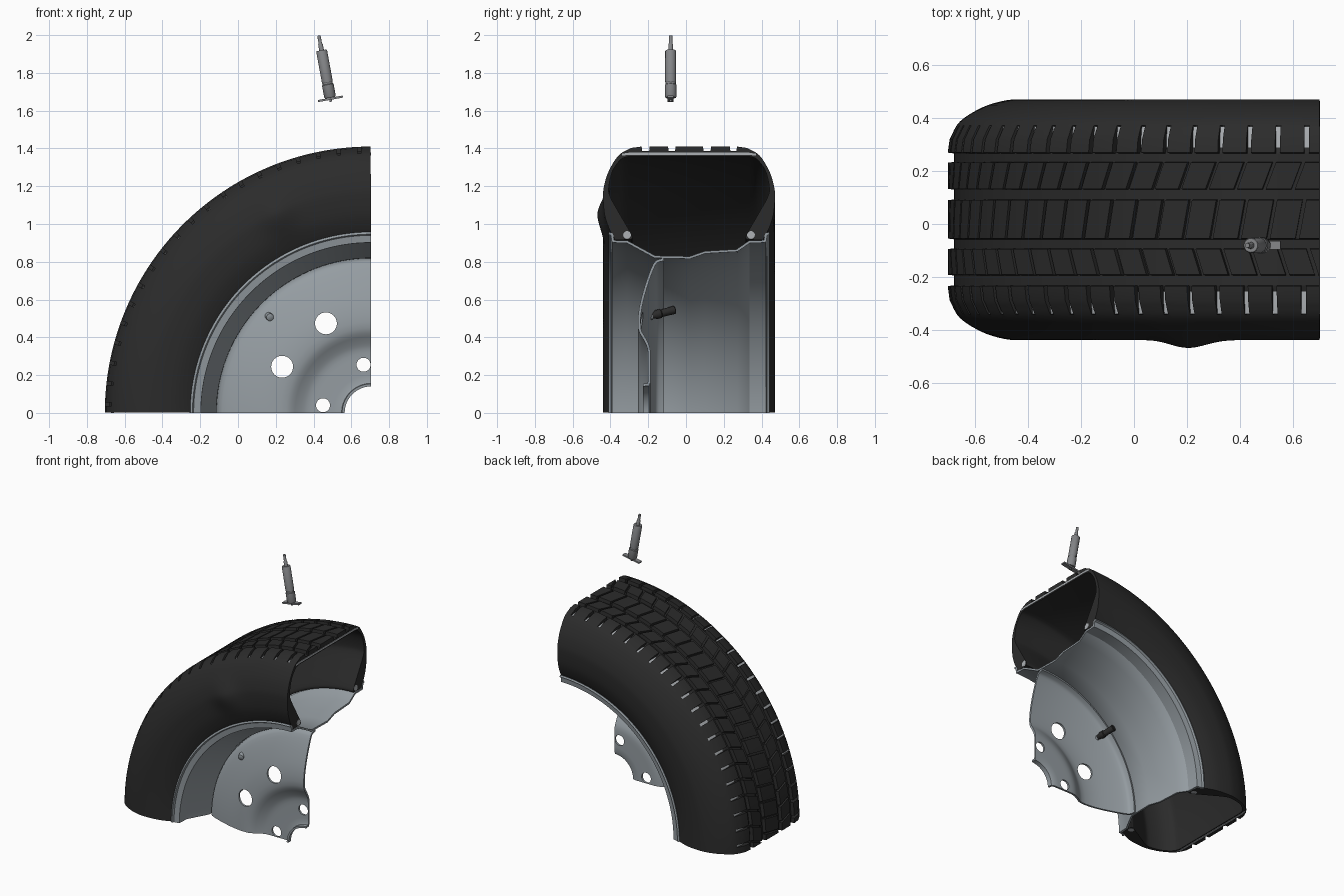
import bpy, bmesh, math
from mathutils import Vector, Matrix

if "Cube" in bpy.data.objects:
    bpy.data.objects.remove(bpy.data.objects["Cube"])

CX, YC = 0.705, 0.016          # wheel axle x, tyre mid-plane y


def material(name, r, g, b):
    m = bpy.data.materials.new(name)
    m.diffuse_color = (r, g, b, 1)
    m.use_nodes = True
    m.node_tree.nodes["Principled BSDF"].inputs["Base Color"].default_value = m.diffuse_color
    return m


RUBBER = material("black rubber", 0.024, 0.024, 0.024)
STEEL = material("grey steel", 0.30, 0.335, 0.36)
TOOL = material("tool grey", 0.23, 0.235, 0.245)
WIRE = material("light wire", 0.42, 0.44, 0.46)


def polar(y, r, a):
    return Vector((CX + r * math.cos(a), y, r * math.sin(a)))


def make(name, bm, mat):
    bmesh.ops.recalc_face_normals(bm, faces=bm.faces)
    me = bpy.data.meshes.new(name)
    bm.to_mesh(me)
    bm.free()
    me.materials.append(mat)
    ob = bpy.data.objects.new(name, me)
    bpy.context.collection.objects.link(ob)
    return ob


def select(ob):
    bpy.ops.object.select_all(action='DESELECT')
    ob.select_set(True)
    bpy.context.view_layer.objects.active = ob


def smooth(ob, angle=32):
    select(ob)
    bpy.ops.object.shade_smooth_by_angle(angle=math.radians(angle))


def cut(ob, cutter):
    cutter.hide_render = True
    mod = ob.modifiers.new("cut", 'BOOLEAN')
    mod.object, mod.solver = cutter, 'EXACT'
    select(ob)
    bpy.ops.object.modifier_apply(modifier=mod.name)
    bpy.data.objects.remove(cutter)


def sweep(name, profile, mat, segs=72, a0=90.0, a1=180.0):
    """Quarter revolve of a closed (y, r) profile around the axle."""
    bm = bmesh.new()
    rings = []
    for i in range(segs + 1):
        a = math.radians(a0 + (a1 - a0) * i / segs)
        rings.append([bm.verts.new(polar(y, r, a)) for y, r in profile])
    n = len(profile)
    for p, q in zip(rings, rings[1:]):
        for j in range(n):
            k = (j + 1) % n
            bm.faces.new((p[j], p[k], q[k], q[j]))
    bm.faces.new(rings[0])
    bm.faces.new(rings[-1])
    return make(name, bm, mat)


def spline(pts, steps=4):
    """Catmull-Rom curve through 2D points."""
    p = [Vector(q) for q in pts]
    p = [2 * p[0] - p[1]] + p + [2 * p[-1] - p[-2]]
    out = []
    for i in range(1, len(p) - 2):
        a, b, c, d = p[i - 1:i + 3]
        for s in range(steps):
            t = s / steps
            out.append(0.5 * (2 * b + (c - a) * t + (2 * a - 5 * b + 4 * c - d) * t * t
                              + (3 * b - a - 3 * c + d) * t ** 3))
    return [tuple(v) for v in out + [p[-2]]]


def band(pts, t):
    """Closed outline of sheet metal of thickness t along a (y, r) line."""
    p = [Vector(q) for q in pts]
    sides = ([], [])
    for i, v in enumerate(p):
        dirs = [(p[j + 1] - p[j]).normalized() for j in (i - 1, i) if 0 <= j < len(p) - 1]
        d = sum(dirs, Vector((0, 0))).normalized()
        off = Vector((-d.y, d.x)) * (t / 2 / max(0.6, d.dot(dirs[0])))
        sides[0].append(tuple(v + off))
        sides[1].append(tuple(v - off))
    return sides[0] + sides[1][::-1]


# Tyre carcass: sidewalls, grooved tread and hollow inside
outer = spline([(0.305, 1.403), (0.372, 1.364), (0.425, 1.28), (0.45, 1.2), (0.455, 1.14),
                (0.447, 1.05), (0.425, 0.98), (0.402, 0.935), (0.392, 0.915)])
inner = spline([(0.302, 0.918), (0.305, 0.945), (0.365, 1.05), (0.415, 1.14), (0.425, 1.19),
                (0.405, 1.28), (0.36, 1.342), (0.32, 1.358)])
grooves = [(-0.235, -0.192), (-0.095, -0.055), (0.090, 0.133), (0.232, 0.270)]
tread = []
for a, b in grooves:
    tread += [(a, 1.41), (a + 0.003, 1.386), (b - 0.003, 1.386), (b, 1.41)]
profile = ([(YC - d, r) for d, r in outer[::-1]] + tread + [(YC + d, r) for d, r in outer]
           + [(YC + d, r) for d, r in inner] + [(YC - d, r) for d, r in inner[::-1]])
tyre = sweep("tyre", profile, RUBBER, 90, 90.1, 179.9)

# Bulge in the front sidewall
bulge = polar(0, 1.165, math.radians(115.5))
for v in tyre.data.vertices:
    if v.co.y < -0.3:
        q = Vector((v.co.x, 0, v.co.z)) - bulge
        v.co.y -= 0.03 * math.exp(-(q.length / 0.098) ** 2)

# Tread slots: (y start, y end, slant, phase in degrees, floor radius at each end)
slots = [(0.131, 0.235, -0.028, 3.4, 1.39, 1.39), (-0.058, 0.093, -0.02, 3.0, 1.39, 1.39),
         (-0.195, -0.092, 0.024, 1.2, 1.39, 1.39), (0.266, 0.372, 0, 2.1, 1.387, 1.347),
         (-0.342, -0.231, 0, 2.6, 1.347, 1.387)]
bm = bmesh.new()
for y0, y1, slant, phase, r0, r1 in slots:
    half = 0.0065 if slant == 0 else 0.005
    for k in range(20):
        a = math.radians(phase + 90 + 4.5 * k)
        vs = [bm.verts.new(polar(y, r, a + s * slant / 2 + w * half))
              for y, s, low in ((y0, -1, r0), (y1, 1, r1))
              for r, w in ((low, -1), (low, 1), (1.45, 1), (1.45, -1))]
        for f in ((0, 1, 2, 3), (4, 5, 6, 7), (0, 1, 5, 4), (1, 2, 6, 5), (2, 3, 7, 6), (3, 0, 4, 7)):
            bm.faces.new([vs[i] for i in f])
cut(tyre, make("slot_cutter", bm, RUBBER))
smooth(tyre)

# Steel belt and bead wires showing in the cut section
smooth(sweep("steel_belt", [(-0.34, 1.362), (-0.30, 1.366), (0.33, 1.366), (0.37, 1.362),
                            (0.37, 1.372), (0.33, 1.378), (-0.30, 1.378), (-0.34, 1.372)], WIRE))
for side, name in ((-1, "front_bead_wire"), (1, "back_bead_wire")):
    ring = [(YC + side * 0.328 + 0.021 * math.cos(math.tau * i / 12),
             0.942 + 0.021 * math.sin(math.tau * i / 12)) for i in range(12)]
    smooth(sweep(name, ring, WIRE))

# Rim barrel
smooth(sweep("rim", band([(-0.408, 0.952), (-0.392, 0.944), (-0.386, 0.908), (-0.31, 0.905),
                          (-0.165, 0.826), (0.02, 0.822), (0.10, 0.85), (0.27, 0.86),
                          (0.335, 0.905), (0.418, 0.908), (0.424, 0.944), (0.44, 0.952)],
                         0.013), STEEL))

# Wheel disc with hub lip, bolt holes, vents and valve hole
disc = sweep("wheel_disc", band([(-0.118, 0.812)] + spline(
    [(-0.145, 0.806), (-0.168, 0.785), (-0.205, 0.69), (-0.24, 0.56), (-0.247, 0.45),
     (-0.218, 0.39), (-0.197, 0.34), (-0.194, 0.27), (-0.194, 0.165)], 3)
    + [(-0.2, 0.15), (-0.228, 0.147)], 0.014), STEEL)
bm = bmesh.new()
for r, deg, size in ((0.258, 99, 0.037), (0.258, 171, 0.037), (0.531, 116.8, 0.058), (0.531, 152.6, 0.058)):
    pos = polar(-0.2, r, math.radians(deg))
    bmesh.ops.create_cone(bm, cap_ends=True, segments=32, radius1=size, radius2=size, depth=0.3,
                          matrix=Matrix.Translation(pos) @ Matrix.Rotation(math.pi / 2, 4, 'X'))
cut(disc, make("hole_cutter", bm, STEEL))
smooth(disc)


def lathe(name, start, axis, profile, mat, segs=24):
    """Turned part: (distance, radius) steps along an axis."""
    bm = bmesh.new()
    rot = axis.to_track_quat('Z', 'Y')
    rings = [[bm.verts.new(start + rot @ Vector((r * math.cos(math.tau * i / segs),
                                                 r * math.sin(math.tau * i / segs), h)))
              for i in range(segs)] for h, r in profile]
    for p, q in zip(rings, rings[1:]):
        for i in range(segs):
            k = (i + 1) % segs
            bm.faces.new((p[i], p[k], q[k], q[i]))
    bm.faces.new(rings[0])
    bm.faces.new(rings[-1])
    ob = make(name, bm, mat)
    smooth(ob)
    return ob


# Valve: steel tip outside, rubber stem inside
a = math.radians(136.6)
tip, end = polar(-0.215, 0.735, a), polar(-0.058, 0.795, a)
axis = (end - tip).normalized()
lathe("valve_tip", tip, axis, [(0, 0.012), (0.004, 0.02), (0.035, 0.02)], STEEL)
lathe("valve_stem", tip, axis, [(0.035, 0.016), (0.05, 0.018), (0.06, 0.024), (0.085, 0.024),
                                (0.09, 0.02), (0.164, 0.022), (0.168, 0.018)], RUBBER)

# Plug tool floating above the tread
base, top = Vector((0.492, -0.081, 1.647)), Vector((0.428, -0.081, 1.998))
axis = (top - base).normalized()
lathe("plug_tool", base, axis, [(0, 0.007), (0.022, 0.007), (0.022, 0.027), (0.03, 0.031),
                                (0.092, 0.031), (0.095, 0.027), (0.103, 0.027), (0.106, 0.029),
                                (0.272, 0.029), (0.277, 0.026), (0.277, 0.013), (0.31, 0.012),
                                (0.315, 0.009), (0.356, 0.009)], TOOL)
bm = bmesh.new()
bmesh.ops.create_cube(bm, size=1, matrix=Matrix.LocRotScale(
    base + axis * 0.016, axis.to_track_quat('Z', 'Y'), None) @ Matrix.Diagonal((0.032, 0.134, 0.011, 1)))
bar = make("tool_crossbar", bm, TOOL)
